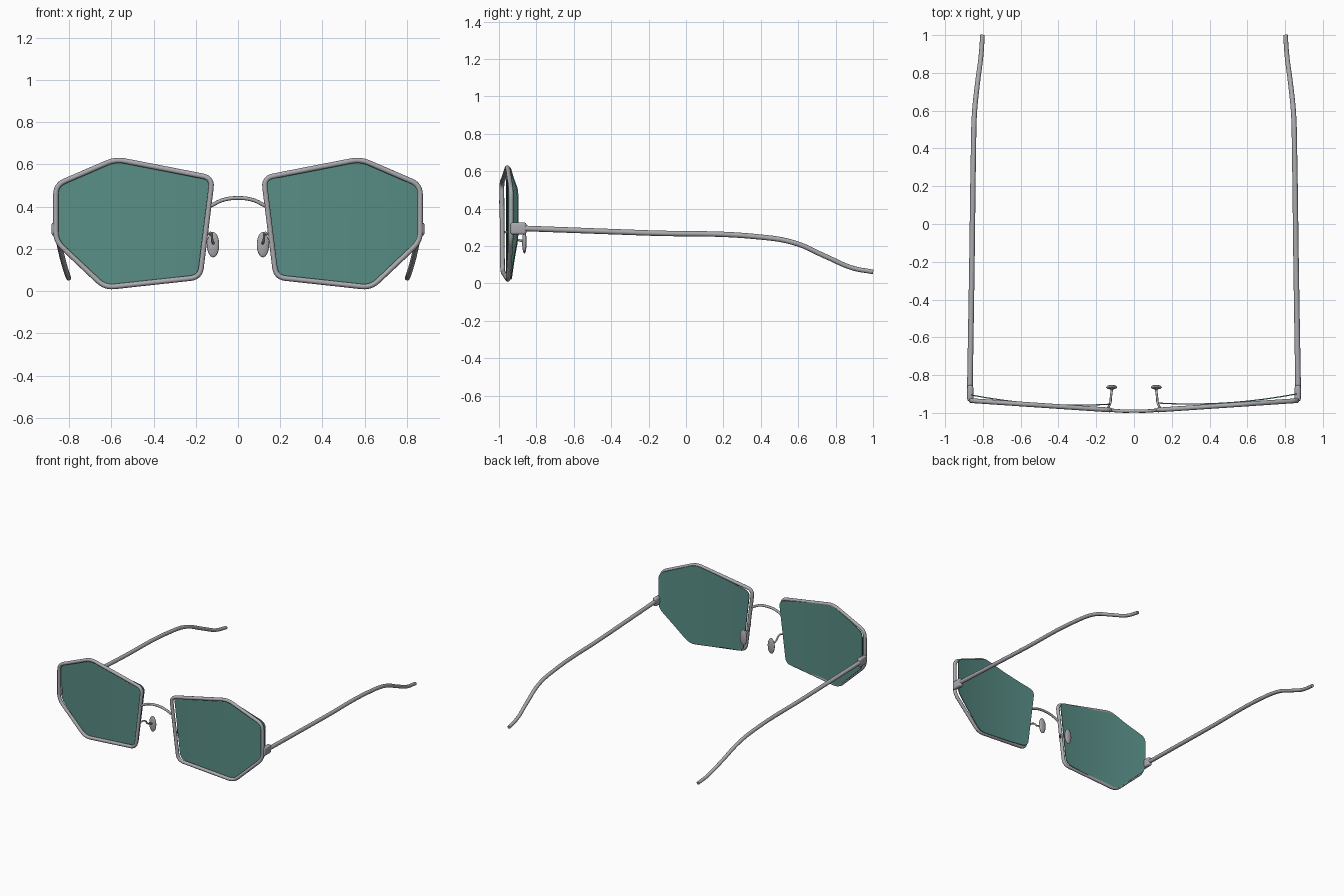
import bpy, bmesh, math
from mathutils import Vector

cube = bpy.data.objects.get("Cube")
if cube:
    bpy.data.objects.remove(cube, do_unlink=True)


def material(name, rgb):
    m = bpy.data.materials.new(name)
    m.use_nodes = True
    m.diffuse_color = (*rgb, 1)
    m.node_tree.nodes["Principled BSDF"].inputs["Base Color"].default_value = (*rgb, 1)
    return m


metal = material("silver metal", (0.40, 0.40, 0.43))
tint = material("green glass", (0.10, 0.27, 0.24))


def finish(obj, mat, angle=40):
    obj.data.materials.clear()
    obj.data.materials.append(mat)
    bpy.ops.object.select_all(action="DESELECT")
    obj.select_set(True)
    bpy.context.view_layer.objects.active = obj
    bpy.ops.object.shade_smooth_by_angle(angle=math.radians(angle))
    return obj


def mesh_object(name, bm, mat):
    bmesh.ops.recalc_face_normals(bm, faces=bm.faces)
    mesh = bpy.data.meshes.new(name)
    bm.to_mesh(mesh)
    bm.free()
    obj = bpy.data.objects.new(name, mesh)
    bpy.context.collection.objects.link(obj)
    return finish(obj, mat)


def tube(name, points, radius, closed=False, smooth=True, taper=1.0):
    """Round wire swept along points, converted to a mesh."""
    curve = bpy.data.curves.new(name, "CURVE")
    curve.dimensions = "3D"
    curve.bevel_depth = radius
    curve.bevel_resolution = 4
    curve.use_fill_caps = True
    spline = curve.splines.new("BEZIER" if smooth else "POLY")
    knots = spline.bezier_points if smooth else spline.points
    knots.add(len(points) - 1)
    for i, (k, p) in enumerate(zip(knots, points)):
        k.co = p if smooth else (*p, 1)
        k.radius = 1 + (taper - 1) * i / (len(points) - 1)
        if smooth:
            k.handle_left_type = k.handle_right_type = "AUTO"
    spline.use_cyclic_u = closed
    obj = bpy.data.objects.new(name, curve)
    bpy.context.collection.objects.link(obj)
    bpy.ops.object.select_all(action="DESELECT")
    obj.select_set(True)
    bpy.context.view_layer.objects.active = obj
    bpy.ops.object.convert(target="MESH")
    return finish(bpy.context.object, metal)


def rounded(corners, radius, steps=6):
    """Polygon with each corner replaced by a small arc."""
    out = []
    for i, c in enumerate(corners):
        c = Vector(c)
        a = c + (Vector(corners[i - 1]) - c).normalized() * radius
        b = c + (Vector(corners[(i + 1) % len(corners)]) - c).normalized() * radius
        for s in range(steps + 1):
            t = s / steps
            out.append(a * (1 - t) ** 2 + c * 2 * t * (1 - t) + b * t * t)
    return out


def rim_y(x):
    return -0.985 + 0.067 * (x - 0.12)


def lens_y(x):
    return -0.956 + 0.17 * (x - 0.3) ** 2


# six-sided lens outline, given for the +x side
outline = rounded([(0.122, 0.536), (0.58, 0.625), (0.863, 0.503),
                   (0.863, 0.237), (0.63, 0.017), (0.18, 0.066)], 0.045)

for side, label in ((1, "left"), (-1, "right")):
    # rim
    tube(label + "_rim", [(side * p.x, rim_y(p.x), p.y) for p in outline],
         0.0125, closed=True, smooth=False)

    # lens: thin sheet cut into strips and bent backwards
    bm = bmesh.new()
    bm.faces.new([bm.verts.new((p.x, 0, p.y)) for p in outline])
    for i in range(1, 16):
        bmesh.ops.bisect_plane(bm, geom=bm.verts[:] + bm.edges[:] + bm.faces[:],
                               plane_co=(0.12 + i * 0.047, 0, 0), plane_no=(1, 0, 0))
    for v in bm.verts:
        v.co.y = lens_y(v.co.x)
        v.co.x *= side
    bmesh.ops.recalc_face_normals(bm, faces=bm.faces)
    bmesh.ops.solidify(bm, geom=bm.faces[:], thickness=0.006)
    mesh_object(label + "_lens", bm, tint)

    # hinge block
    bm = bmesh.new()
    bmesh.ops.create_cube(bm, size=1)
    for v in bm.verts:
        v.co = Vector((v.co.x * 0.032, v.co.y * 0.085, v.co.z * 0.064))
        v.co += Vector((side * 0.867, -0.896, 0.294))
    bmesh.ops.bevel(bm, geom=bm.edges[:], offset=0.012, segments=4,
                    profile=0.5, affect="EDGES")
    mesh_object(label + "_hinge", bm, metal)

    # temple arm with curved ear tip
    path = [(0.869, -0.88, 0.295), (0.858, -0.2, 0.27), (0.85, 0.38, 0.25),
            (0.845, 0.58, 0.217), (0.828, 0.75, 0.143), (0.81, 0.89, 0.083),
            (0.802, 1.0, 0.062)]
    tube(label + "_temple", [(side * x, y, z) for x, y, z in path], 0.015, taper=0.8)

    # nose pad and its wire
    wire = [(0.142, -0.98, 0.27), (0.128, -0.955, 0.275),
            (0.122, -0.915, 0.24), (0.116, -0.868, 0.225)]
    tube(label + "_pad_wire", [(side * x, y, z) for x, y, z in wire], 0.006)
    bm = bmesh.new()
    bmesh.ops.create_uvsphere(bm, u_segments=24, v_segments=14, radius=1)
    for v in bm.verts:
        v.co = Vector((v.co.x * 0.029 + side * 0.118,
                       v.co.y * 0.012 - 0.864, v.co.z * 0.06 + 0.22))
    mesh_object(label + "_nose_pad", bm, metal)

# bridge between the rims
tube("bridge", [(-0.128, -0.985, 0.405), (-0.07, -0.99, 0.432), (0, -0.99, 0.441),
                (0.07, -0.99, 0.432), (0.128, -0.985, 0.405)], 0.009)
